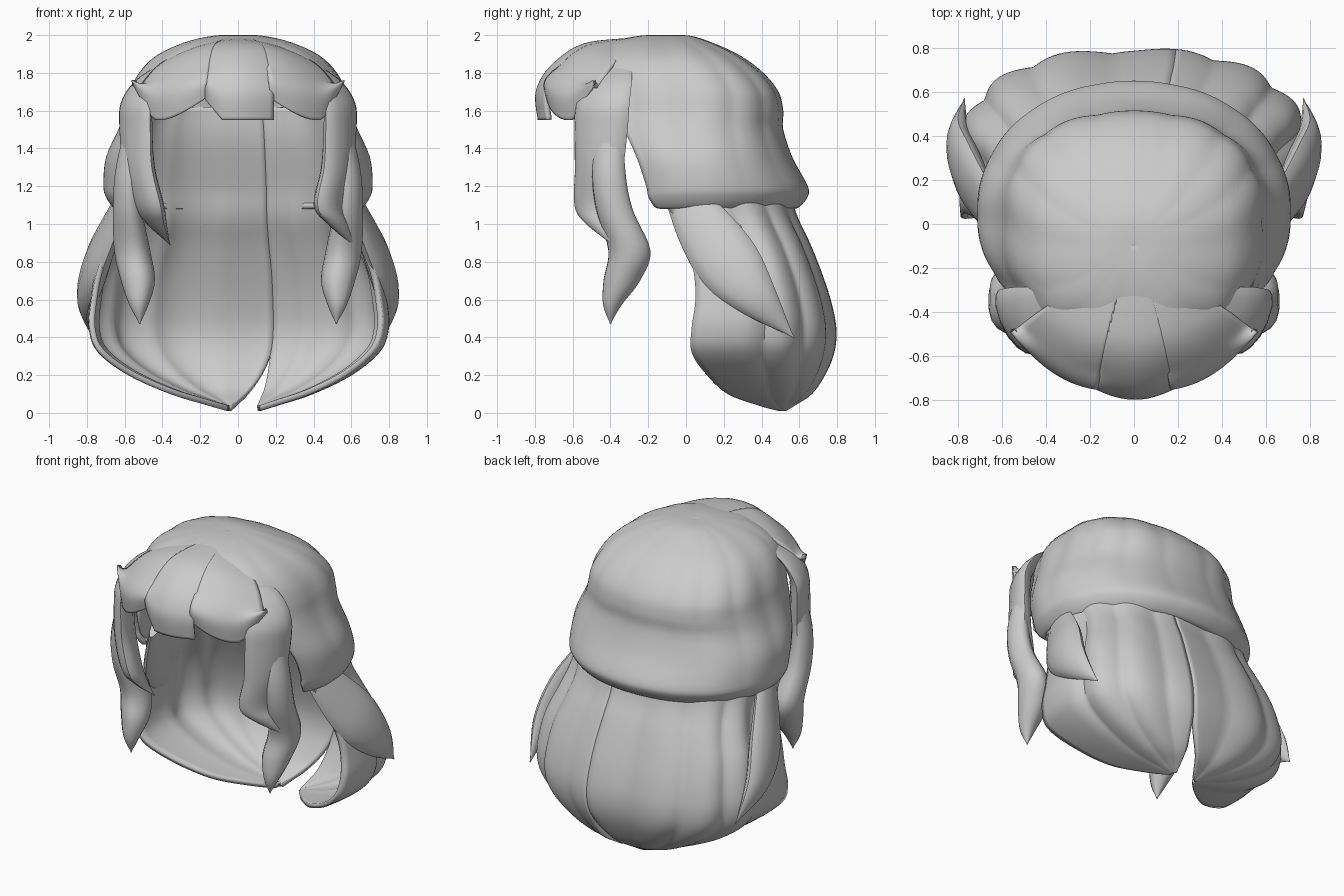
import bpy, math
from mathutils import Vector

if "Cube" in bpy.data.objects:
    bpy.data.objects.remove(bpy.data.objects["Cube"])

hair = bpy.data.materials.new("hair_grey")
hair.diffuse_color = (0.6, 0.6, 0.6, 1)
hair.use_nodes = True
hair.node_tree.nodes["Principled BSDF"].inputs["Base Color"].default_value = hair.diffuse_color


def smooth_rows(rows, steps):
    """Catmull-Rom interpolation of a table of parameters."""
    out = []
    n = len(rows)
    for i in range(n - 1):
        p = [rows[max(0, min(n - 1, i + k))] for k in (-1, 0, 1, 2)]
        for s in range(steps):
            t = s / steps
            out.append([0.5 * (2 * b + (c - a) * t + (2 * a - 5 * b + 4 * c - d) * t * t
                               + (3 * b - a - 3 * c + d) * t ** 3) for a, b, c, d in zip(*p)])
    out.append(list(rows[-1]))
    return out


def grid(name, pts, thick=0.0, wrap=False):
    """Skin rows of points (top to bottom, left to right from outside)."""
    n = len(pts[0])
    faces = []
    for i in range(len(pts) - 1):
        for j in range(n if wrap else n - 1):
            k = (j + 1) % n
            faces.append((i * n + j, (i + 1) * n + j, (i + 1) * n + k, i * n + k))
    if wrap:
        faces.append(tuple(range(n)))
        faces.append(tuple((len(pts) - 1) * n + j for j in reversed(range(n))))
    me = bpy.data.meshes.new(name)
    me.from_pydata([tuple(p) for r in pts for p in r], [], faces)
    me.materials.append(hair)
    ob = bpy.data.objects.new(name, me)
    bpy.context.collection.objects.link(ob)
    if thick:
        ob.modifiers.new("seam", "WELD").merge_threshold = 0.0015
        m = ob.modifiers.new("thickness", "SOLIDIFY")
        m.thickness, m.offset = thick, -1
    bpy.ops.object.select_all(action="DESELECT")
    ob.select_set(True)
    bpy.context.view_layer.objects.active = ob
    bpy.ops.object.shade_smooth_by_angle(angle=math.radians(42))
    return ob


def spow(v, e):
    return math.copysign(abs(v) ** e, v)


def pleat(t, count, amp):
    return 1 + amp * (abs(math.cos(count * t / 2)) - 1)


def lock(name, path, wdir, tdir):
    """Tapered leaf-section strand; path rows are x, y, z, half width, half thickness."""
    w, th = Vector(wdir).normalized(), Vector(tdir).normalized()
    flip = 1 if w.cross(th).z > 0 else -1
    pts = []
    for x, y, z, a, b in smooth_rows(path, 5):
        a, b = max(a, 0.003), max(b, 0.003)
        pts.append([Vector((x, y, z)) + w * a * math.cos(q) + th * b * spow(math.sin(q), 1.2)
                    for q in (flip * 2 * math.pi * k / 14 for k in range(14))])
    return grid(name, pts, wrap=True)


# Cap: z, half width, centre y, back y, front y, opening angle from the back
cap_rows = [
    (2.00, .001, -.10, -.099, -.101, 180), (1.997, .13, -.10, .02, -.24, 180),
    (1.96, .29, -.10, .14, -.41, 180), (1.89, .44, -.07, .29, -.51, 180),
    (1.80, .53, -.03, .41, -.575, 150), (1.70, .58, 0, .49, -.58, 140),
    (1.60, .605, 0, .515, -.58, 130), (1.50, .64, 0, .515, -.58, 122),
    (1.35, .705, .03, .565, -.52, 120), (1.20, .715, .05, .645, -.47, 119),
    (1.14, .70, .05, .642, -.46, 118), (1.09, .665, .05, .60, -.44, 115),
    (1.08, .64, .05, .57, -.42, 112)]
pts = []
for z, a, yc, yb, yf, T in smooth_rows(cap_rows, 4):
    T = 180 if z > 1.885 else min(T, 180)
    fade = max(0, min(1, (z - 1.2) / .5))
    row = []
    for k in range(97):
        t = math.radians(T) * (1 - k / 48)
        r = pleat(t, 14, .004 + .018 * fade)
        c, s = math.cos(t), math.sin(t)
        e = .95 - .12 * fade
        row.append((a * r * spow(s, e), yc + r * ((yb - yc) if c > 0 else (yc - yf)) * spow(c, e), z))
    pts.append(row)
grid("hair_cap", pts, .03)

# Long back hair, rising inside the cap: z, half width, front y, back y
back_rows = [
    (1.62, .55, -.22, .46), (1.45, .60, -.22, .475), (1.20, .645, -.19, .55), (1.05, .655, -.07, .59),
    (.90, .70, .0, .66), (.75, .76, .04, .72), (.60, .79, .05, .77), (.45, .80, .03, .80),
    (.32, .75, .03, .79), (.20, .58, .11, .74), (.10, .34, .22, .67), (.04, .13, .38, .58),
    (.01, .02, .49, .53)]
T, split = math.radians(102), math.radians(9.5)
for name, t0, t1, tip in (("back_hair_left", split, -T, -.04), ("back_hair_right", T, split, .10)):
    pts = []
    for z, a, yf, yb in smooth_rows(back_rows, 5):
        f = max(0, (.32 - z) / .31) ** 1.5
        yc = yf + .35 * (yb - yf)
        row = []
        for k in range(49):
            t = t0 + (t1 - t0) * k / 48
            r = pleat(t - split, 13, .05 if z < 1 else max(.015, .05 - .2 * (z - 1)))
            c = math.cos(t)
            x = a * r * spow(math.sin(t), .8)
            y = yc + r * (yb - yc) * spow(c, .85) if c > 0 else yc + (yc - yf) * c / abs(math.cos(T))
            row.append((x + tip * f, y, z))
        pts.append(row)
    grid(name, pts, .03)

# Strands that flick outward behind the ears
for side, s in (("left", -1), ("right", 1)):
    lock("flick_" + side,
         [(s * .58, -.04, 1.18, .09, .03), (s * .67, .09, .98, .15, .05), (s * .755, .24, .77, .17, .07),
          (s * .80, .40, .58, .10, .055), (s * .77, .57, .40, .0, .0)],
         (0, .75, .65), (s, -.3, .25))

# Face-framing front locks and the longer locks behind them
ends = {"left": [(-.47, -.47, 1.1, .125, .065), (-.43, -.44, 1.0, .08, .045), (-.36, -.38, .89, 0, 0)],
        "right": [(.48, -.48, 1.1, .125, .065), (.53, -.45, 1.0, .09, .045), (.63, -.36, .87, 0, 0)]}
for side, s in (("left", -1), ("right", 1)):
    lock("front_lock_" + side,
         [(s * .36, -.34, 1.86, .06, .02), (s * .47, -.41, 1.76, .14, .04), (s * .535, -.44, 1.64, .16, .055),
          (s * .54, -.45, 1.5, .16, .06), (s * .525, -.46, 1.3, .145, .065)] + ends[side],
         (s * .47, .88, 0), (s * .88, -.47, 0))
    lock("long_lock_" + side,
         [(s * .54, -.40, 1.62, .07, .03), (s * .585, -.41, 1.3, .09, .06), (s * .585, -.38, 1.08, .10, .075),
          (s * .56, -.30, .86, .115, .095), (s * .53, -.34, .70, .10, .09), (s * .525, -.39, .57, .05, .05),
          (s * .52, -.40, .47, 0, 0)],
         (s * .25, .97, 0), (s * .97, -.25, 0))

# Fringe locks: profile rows are x scale, y, z, sideways droop
fringe_rows = [(.40, -.30, 1.985, .8), (.74, -.54, 1.955, .62), (.91, -.69, 1.85, .4),
               (1, -.775, 1.71, .1), (1, -.765, 1.56, 0)]


def fringe(name, u0, u1, hem):
    pts = []
    rows = smooth_rows(fringe_rows, 6)
    for xs, y, z, droop in rows:
        row = []
        for k in range(17):
            q = k / 16
            u = u0 + (u1 - u0) * q
            x = u * xs
            low = max(0, (1.84 - z) / .28)
            bulge = .02 * math.sin(math.pi * q) * min(1, (2 - z) * 5)
            row.append((x, y + .9 * x * x - bulge, z - droop * x * x + low * (hem(q) - 1.56)))
        pts.append(row)
    grid(name, pts, .025)


def side_hem(q):
    """Hem of a side fringe lock, from the middle outward."""
    return 1.55 + .12 * max(0, 1 - q / .6) ** 1.4 + .19 * max(0, (q - .72) / .28)


fringe("fringe_middle", -.175, .19, lambda q: 1.55 + .11 * max(0, 1 - q / .25))
fringe("fringe_right", .165, .56, side_hem)
fringe("fringe_left", -.56, -.165, lambda q: side_hem(1 - q))
